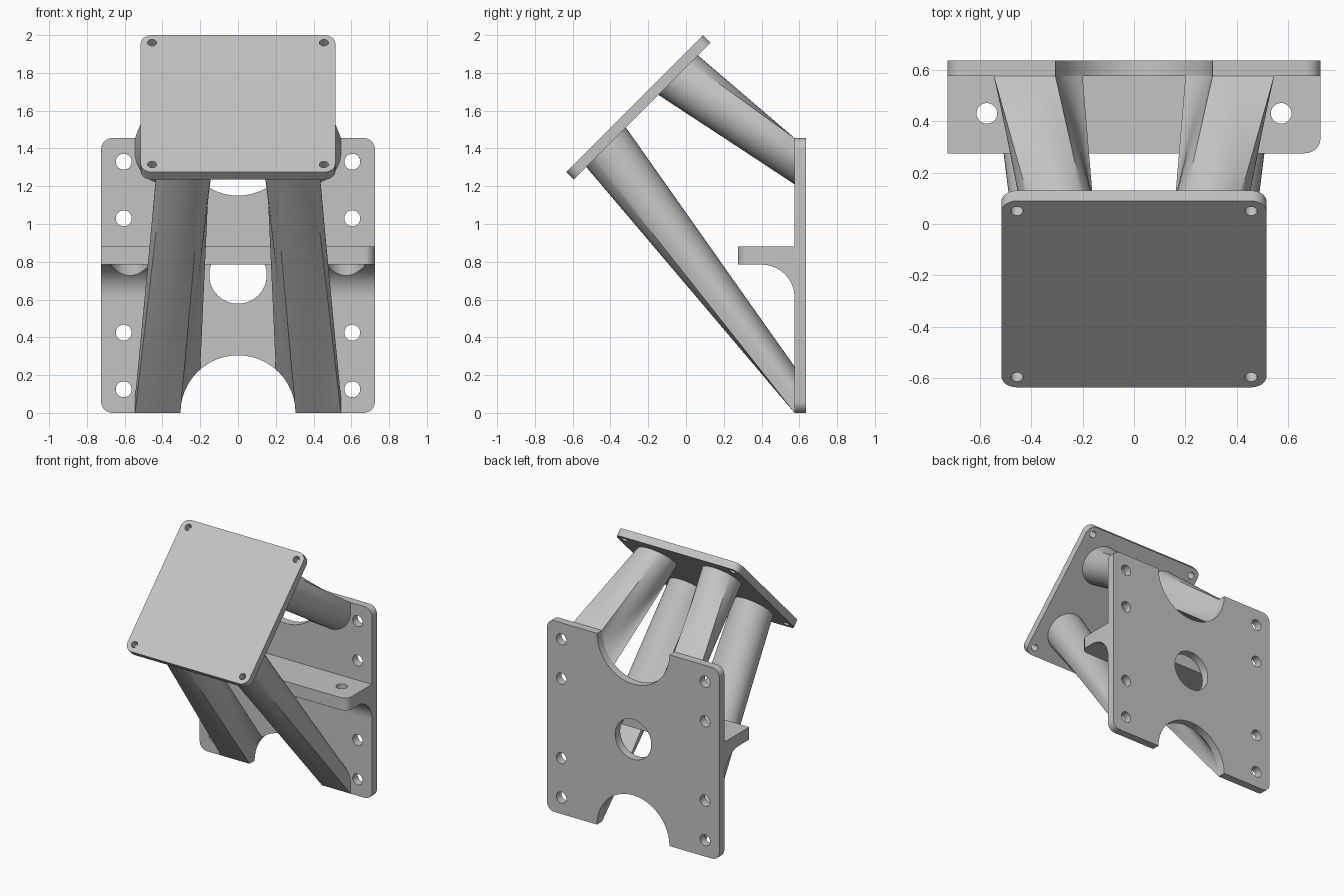
import bpy, bmesh
from math import sin, cos, pi, radians, atan2
from mathutils import Matrix, Vector

if "Cube" in bpy.data.objects:
    bpy.data.objects.remove(bpy.data.objects["Cube"])

grey = bpy.data.materials.new("light grey")
grey.use_nodes = True
grey.diffuse_color = (0.55, 0.55, 0.55, 1)
grey.node_tree.nodes["Principled BSDF"].inputs["Base Color"].default_value = (0.55, 0.55, 0.55, 1)

# Mapping of outline (a, b) and depth d to space
ALONG_Y = lambda a, b, d: (a, d, b)
ALONG_Z = lambda a, b, d: (a, b, d)
ALONG_X = lambda a, b, d: (d, a, b)


def finish(name, bm):
    bmesh.ops.recalc_face_normals(bm, faces=bm.faces)
    mesh = bpy.data.meshes.new(name)
    bm.to_mesh(mesh)
    bm.free()
    mesh.materials.append(grey)
    obj = bpy.data.objects.new(name, mesh)
    bpy.context.collection.objects.link(obj)
    return obj


def arc(cx, cy, r, start, end, n=12):
    angles = [radians(start + (end - start) * i / n) for i in range(n + 1)]
    return [(cx + r * cos(t), cy + r * sin(t)) for t in angles]


def circle(cx, cy, r):
    return arc(cx, cy, r, 0, 360, 48)[:-1]


def rounded_rect(x0, y0, x1, y1, radii):
    # radii run from the lower left corner, anticlockwise
    pts = []
    corners = [(x0, y0, 1, 1), (x1, y0, -1, 1), (x1, y1, -1, -1), (x0, y1, 1, -1)]
    for i, ((x, y, sx, sy), r) in enumerate(zip(corners, radii)):
        if r:
            pts += arc(x + sx * r, y + sy * r, r, 180 + 90 * i, 270 + 90 * i, 8)
        else:
            pts.append((x, y))
    return pts


def prism(name, outlines, lo, hi, place):
    bm = bmesh.new()
    for outline in outlines:
        ends = [[bm.verts.new(place(a, b, d)) for a, b in outline] for d in (lo, hi)]
        for ring in ends:
            bm.faces.new(ring)
        n = len(outline)
        for i in range(n):
            j = (i + 1) % n
            bm.faces.new((ends[0][i], ends[0][j], ends[1][j], ends[1][i]))
    return finish(name, bm)


def activate(obj):
    bpy.ops.object.select_all(action='DESELECT')
    obj.select_set(True)
    bpy.context.view_layer.objects.active = obj


def drill(obj, holes, lo, hi, place):
    cutter = prism("cutter", [circle(*h) for h in holes], lo, hi, place)
    cutter.hide_render = True
    mod = obj.modifiers.new("holes", 'BOOLEAN')
    mod.operation = 'DIFFERENCE'
    mod.solver = 'EXACT'
    mod.object = cutter
    activate(obj)
    bpy.ops.object.modifier_apply(modifier=mod.name)
    bpy.data.objects.remove(cutter)


def smooth(obj):
    activate(obj)
    bpy.ops.object.shade_smooth_by_angle(angle=radians(30))


HEIGHT, WALL_Y = 1.455, 0.575

# Upright plate with bolt holes, centre hole and two edge notches
wall = prism("wall_plate", [rounded_rect(-0.725, 0, 0.725, HEIGHT, [0.06] * 4)], WALL_Y, 0.635, ALONG_Y)
bolts = [(s * 0.605, z, 0.042) for s in (-1, 1) for z in (0.125, 0.425, 1.03, 1.33)]
drill(wall, bolts + [(0, 0.73, 0.152), (0, 0, 0.305), (0, HEIGHT, 0.305)], 0.5, 0.7, ALONG_Y)
smooth(wall)

# Horizontal shelf
shelf = prism("shelf", [rounded_rect(-0.725, 0.275, 0.725, WALL_Y, [0, 0.06, 0, 0])], 0.785, 0.88, ALONG_Z)
drill(shelf, [(s * 0.572, 0.43, 0.04) for s in (-1, 1)], 0.7, 0.95, ALONG_Z)
smooth(shelf)

# Curved supports under the shelf, relieved around the bolt holes
for side, s in (("left", 1), ("right", -1)):
    profile = [(WALL_Y, 0.785)] + arc(0.4, 0.61, 0.175, 90, 0, 20)
    support = prism(side + "_shelf_support", [profile], s * 0.42, s * 0.725, ALONG_X)
    drill(support, [(s * 0.572, 0.43, 0.1)], 0.5, 0.9, ALONG_Z)
    smooth(support)

# Tilted mounting plate
H = 0.5125
mount = prism("mounting_plate", [rounded_rect(-0.515, -H, 0.515, H, [0.06] * 4)], 0, 0.057, ALONG_Y)
drill(mount, [(sx * 0.455, sz * 0.456, 0.024) for sx in (-1, 1) for sz in (-1, 1)], -0.1, 0.1, ALONG_Y)
tilt = Matrix.Translation((0, -0.2725, 1.6375)) @ Matrix.Rotation(radians(-45), 4, 'X')
mount.data.transform(tilt)
smooth(mount)


def line(p, q, n=10):
    return [tuple(Vector(p).lerp(Vector(q), i / n)) for i in range(n)]


# Foot outline of a leg: rounded outside, hollowed by the notch inside
foot = (line((0.545, 0), (0.545, 0.075), 4) + arc(0.375, 0.075, 0.17, 0, 90, 16)
        + line((0.375, 0.245), (0.2, 0.23))[1:] + arc(0, 0, 0.305, 49, 0, 12)
        + line((0.305, 0), (0.545, 0), 14)[1:])


def leg(name, side, upper):
    # Blend the foot on the wall into a circle on the tilted plate
    flip = -1 if upper else 1
    bm = bmesh.new()
    rings = []
    steps = 14
    for k in range(steps + 1):
        ring = []
        for x, z in foot:
            t = atan2(z - 0.12, x - 0.39)
            start = Vector((side * x, WALL_Y, HEIGHT - z if upper else z))
            local = (side * (0.272 + 0.148 * cos(t)), 0.057, flip * (-0.27 + 0.148 * sin(t)))
            ring.append(bm.verts.new(start.lerp(tilt @ Vector(local), k / steps)))
        rings.append(ring)
    n = len(foot)
    for a, b in zip(rings, rings[1:]):
        for i in range(n):
            j = (i + 1) % n
            bm.faces.new((a[i], a[j], b[j], b[i]))
    bm.faces.new(rings[0])
    bm.faces.new(rings[-1])
    smooth(finish(name, bm))


# Four legs
for side_name, s in (("left", 1), ("right", -1)):
    leg("lower_" + side_name + "_leg", s, False)
    leg("upper_" + side_name + "_leg", s, True)
